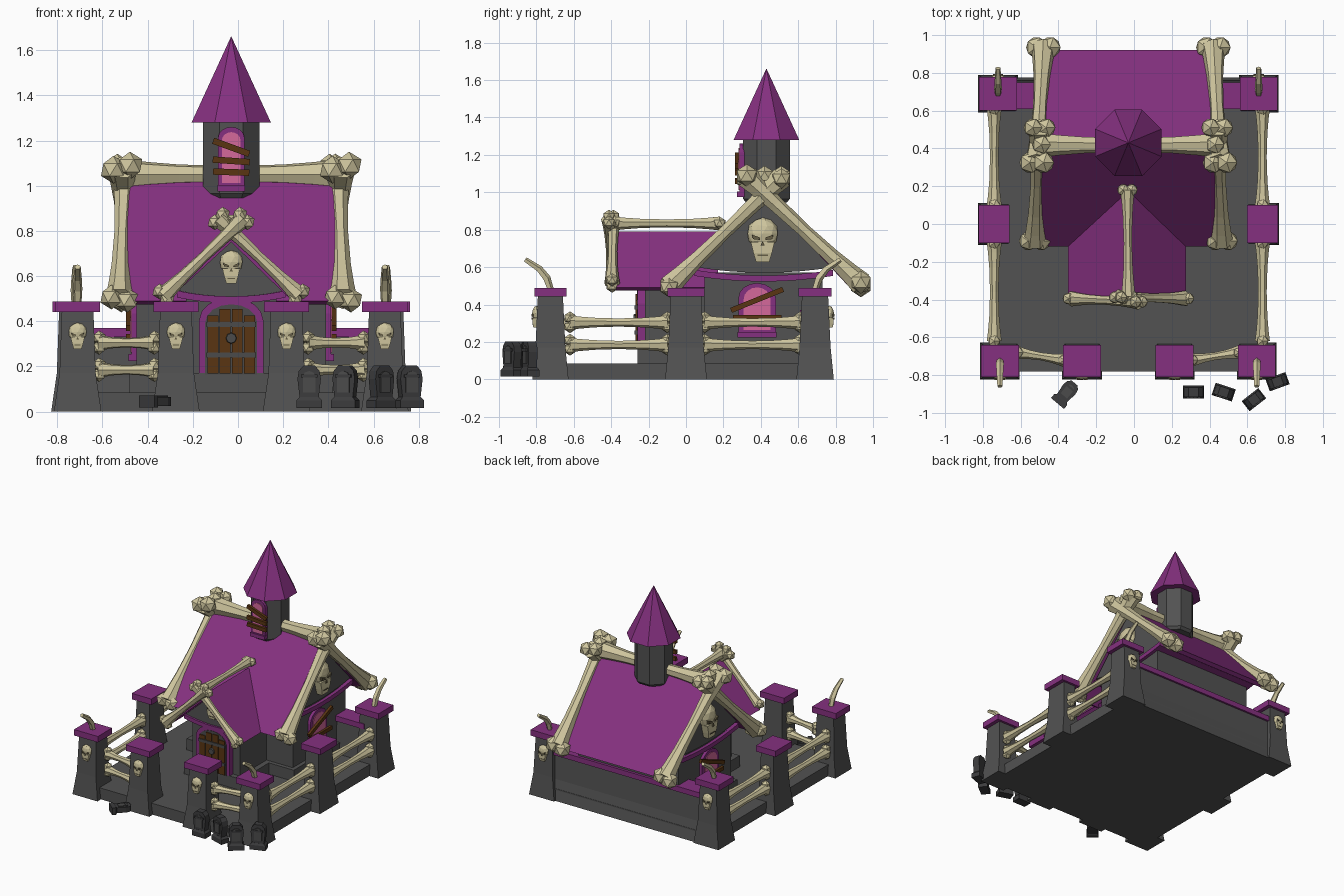
import bpy, bmesh, math
from mathutils import Matrix, Vector

if "Cube" in bpy.data.objects:
    bpy.data.objects.remove(bpy.data.objects["Cube"])

SHIFT = Vector((-0.03, 0, 0))   # the building sits slightly left of the origin


def material(name, rgb):
    m = bpy.data.materials.new(name)
    m.diffuse_color = (*rgb, 1)
    m.use_nodes = True
    m.node_tree.nodes["Principled BSDF"].inputs["Base Color"].default_value = m.diffuse_color
    return m


STONE = material("grey stone", (0.085, 0.085, 0.085))
PURPLE = material("purple roof", (0.235, 0.03, 0.215))
BONE = material("old bone", (0.62, 0.56, 0.34))
HOLLOW = material("skull hollow", (0.13, 0.11, 0.06))
WOOD = material("brown wood", (0.10, 0.036, 0.006))
PINK = material("pink glass", (0.66, 0.14, 0.33))
GRAVE = material("dark gravestone", (0.045, 0.045, 0.047))
IRON = material("iron", (0.07, 0.07, 0.07))


def finish(name, bm, mat, M=None):
    if M:
        bm.transform(M)
    bm.transform(Matrix.Translation(SHIFT))
    bmesh.ops.recalc_face_normals(bm, faces=bm.faces)
    me = bpy.data.meshes.new(name)
    bm.to_mesh(me)
    bm.free()
    me.materials.append(mat)
    ob = bpy.data.objects.new(name, me)
    bpy.context.collection.objects.link(ob)
    return ob


def loft(bm, rings):
    """Join rings of points with quads and close both ends."""
    vs = [[bm.verts.new(p) for p in r] for r in rings]
    n = len(vs[0])
    for a, b in zip(vs, vs[1:]):
        for i in range(n):
            bm.faces.new((a[i], a[(i + 1) % n], b[(i + 1) % n], b[i]))
    bm.faces.new(vs[0])
    bm.faces.new(vs[-1])


def prism(name, pts, d0, d1, mat, axis='y', M=None):
    """Extrude a 2D profile (x,z) along y, or (y,z) along x."""
    bm = bmesh.new()
    put = (lambda p, d: (p[0], d, p[1])) if axis == 'y' else (lambda p, d: (d, p[0], p[1]))
    loft(bm, [[put(p, d) for p in pts] for d in (d0, d1)])
    return finish(name, bm, mat, M)


def box(name, x0, x1, y0, y1, z0, z1, mat, M=None):
    return prism(name, [(x0, z0), (x1, z0), (x1, z1), (x0, z1)], y0, y1, mat, 'y', M)


def stack(name, levels, mat, M=None):
    """Rectangular block from (half x, half y, z) levels."""
    bm = bmesh.new()
    loft(bm, [[(-a, -b, z), (a, -b, z), (a, b, z), (-a, b, z)] for a, b, z in levels])
    return finish(name, bm, mat, M)


def tube(bm, pts, radii, n=7):
    pts = [Vector(p) for p in pts]
    rings = []
    for i, p in enumerate(pts):
        t = (pts[min(i + 1, len(pts) - 1)] - pts[max(i - 1, 0)]).normalized()
        ref = Vector((1, 0, 0)) if abs(t.x) < 0.7 else Vector((0, 0, 1))
        u = t.cross(ref).normalized()
        v = t.cross(u)
        rings.append([p + radii[i] * (u * math.cos(a) + v * math.sin(a))
                      for a in (math.tau * k / n for k in range(n))])
    loft(bm, rings)


def bone(name, a, b, r, side, knob=1.45):
    """Waisted shaft with two knuckles at each end, spread along side."""
    a, b, side = Vector(a), Vector(b), Vector(side).normalized()
    bm = bmesh.new()
    tube(bm, [a.lerp(b, t) for t in (0, .1, .25, .5, .75, .9, 1)],
         [r * k for k in (1.5, 1.25, 1, .85, 1, 1.25, 1.5)])
    for e in (a, b):
        for s in (-1, 1):
            bmesh.ops.create_icosphere(bm, subdivisions=1, radius=r * knob,
                                       matrix=Matrix.Translation(e + side * s * r * .85))
    return finish(name, bm, BONE)


def place(x, y, z, turn=0):
    return Matrix.Translation((x, y, z)) @ Matrix.Rotation(math.radians(turn), 4, 'Z')


def skull(name, M, s):
    """Face towards local -y, height s, centred."""
    bm = bmesh.new()
    bmesh.ops.create_icosphere(bm, subdivisions=2, radius=1, matrix=Matrix.Translation((0, 0, .15 * s))
                               @ Matrix.Diagonal((.36 * s, .22 * s, .36 * s, 1)))
    loft(bm, [[(-w * s, -d * s, z * s), (w * s, -d * s, z * s), (w * s, .1 * s, z * s), (-w * s, .1 * s, z * s)]
              for w, d, z in ((.15, .16, -.5), (.21, .2, -.3), (.27, .2, -.05))])
    finish(name, bm, BONE, M)
    for k in (-1, 1):
        prism(name + "_eye", [(k * x * s, z * s) for x, z in ((.06, .0), (.22, .02), (.24, .12), (.07, .06))],
              -.235 * s, -.15 * s, HOLLOW, 'y', M)
    prism(name + "_nose", [(-.05 * s, -.13 * s), (.05 * s, -.13 * s), (0, -.03 * s)], -.235 * s, -.1 * s, HOLLOW, 'y', M)
    box(name + "_mouth", -.12 * s, .12 * s, -.21 * s, -.1 * s, -.36 * s, -.33 * s, HOLLOW, M)


def arch(w, z0, z1, rise, n=8):
    return [(-w, z0), (w, z0)] + [(w * math.cos(math.pi * i / n), z1 - rise + rise * math.sin(math.pi * i / n))
                                  for i in range(n + 1)]


def window(name, M, w, h, boards):
    """Arched frame on the plane y=0, with glass and nailed boards (z, tilt)."""
    prism(name + "_frame", arch(w, 0, h, w * .8), -.022, .02, PURPLE, 'y', M)
    prism(name + "_glass", arch(w * .72, h * .13, h * .92, w * .65), -.027, 0, PINK, 'y', M)
    box(name + "_sill", -w * 1.05, w * 1.05, -.035, 0, 0, h * .1, PURPLE, M)
    for z, tilt, half in boards:
        T = M @ Matrix.Translation((0, 0, z)) @ Matrix.Rotation(math.radians(tilt), 4, 'Y')
        box(name + "_board", -half, half, -.045, -.025, -.014, .014, WOOD, T)


def sag(c, half, z, drop, thick, n=8):
    """Sagging beam profile."""
    t = [-1 + 2 * i / n for i in range(n + 1)]
    up = [(c + half * k, z - drop * (1 - k * k)) for k in t]
    return up + [(x, q - thick) for x, q in reversed(up)]


# ground slab and back wall
box("ground_slab", -.72, .72, -.78, .76, 0, .085, STONE)
prism("back_wall", [(.60, 0), (.775, 0), (.745, .15), (.735, .34), (.63, .34), (.62, .15)], -.66, .66, STONE, 'x')
box("back_wall_cap", -.66, .66, .61, .75, .33, .37, PURPLE)

# fence posts with caps, skulls and curved ribs
for s in (-1, 1):
    for x, y, hx, hy, face in ((.68, -.725, .1, .085, 0), (.245, -.725, .1, .085, 0),
                               (.71, 0, .082, .1, None), (.69, .69, .1, .088, 180)):
        P = place(s * x, y, 0)
        stack("fence_post", [(hx + .005, hy + .012, 0), (hx - .02, hy - .005, .17), (hx - .03, hy - .018, .445)], STONE, P)
        stack("post_cap", [(hx, hy, .442), (hx, hy, .487)], PURPLE, P)
        if face is not None:
            out = -1 if face == 0 else 1
            skull("post_skull", place(s * x, y + out * (hy - .012), .335, face), .115)
            if x > .5:
                bm = bmesh.new()
                tube(bm, [(s * x, y + out * d, z) for d, z in ((0, .48), (.02, .54), (.06, .59), (.135, .64))],
                     [.018, .022, .019, .014], 5)
                finish("post_rib", bm, BONE)
    # fence rails
    for z in (.185, .305):
        bone("fence_rail_side", (s * .71, -.62, z), (s * .71, -.1, z), .027, (0, 0, 1), 1.3)
        bone("fence_rail_side", (s * .71, .1, z), (s * .71, .61, z), .027, (0, 0, 1), 1.3)
        bone("fence_rail_front", (s * .585, -.68, z), (s * .34, -.72, z), .025, (0, 0, 1), 1.3)

# main house
box("house_plinth", -.45, .45, .07, .70, .08, .17, STONE)
box("house_walls", -.42, .42, .10, .73, .08, .57, STONE)
prism("house_gable", sag(.42, .37, .60, .03, .02)[:9][::-1] + [(.42, .985)], -.43, .43, STONE, 'x')
prism("house_trim", sag(.415, .37, .585, .03, .032), -.445, .445, PURPLE, 'x')
prism("main_roof", [(-.12, .49), (.41, 1.03), (.92, .49), (.89, .475), (.41, .985), (-.09, .475)], -.46, .46, PURPLE, 'x')

# entrance wing
box("porch_plinth", -.24, .24, -.26, .12, .08, .17, STONE)
box("porch_walls", -.2, .2, -.22, .15, .08, .52, STONE)
prism("porch_gable", sag(0, .235, .535, .025, .02)[:9][::-1] + [(0, .755)], -.245, .15, STONE)
prism("porch_trim", sag(0, .24, .535, .025, .03), -.26, .1, PURPLE)
prism("porch_roof", [(-.32, .49), (0, .79), (.305, .49), (.285, .475), (0, .75), (-.30, .475)], -.385, .17, PURPLE)
skull("porch_skull", place(0, -.25, .64), .145)

# door
prism("door_frame", arch(.142, .165, .505, .1), -.26, -.2, PURPLE)
prism("door_gap", arch(.115, .165, .475, .08), -.263, -.2, IRON)
for i in range(4):
    x = -.081 + .054 * i
    box("door_plank", x - .024, x + .024, -.27, -.24, .168, .455 if i in (1, 2) else .425, WOOD)
for z in (.25, .385):
    box("door_hinge", -.11, .11, -.276, -.25, z - .011, z + .011, IRON)
bm = bmesh.new()
tube(bm, [(0, -.282, .325), (0, -.25, .325)], [.022, .028], 8)
finish("door_knocker", bm, IRON)

# side windows, gable skulls and big gable bones
for s in (-1, 1):
    window("side_window", place(s * .42, .38, .225, 90 * s), .1, .29, [(.2, -22 * s, .15), (.105, 0, .13)])
    skull("gable_skull", place(s * .435, .41, .745, 90 * s), .235)
    bone("gable_bone_front", (s * .495, -.09, .50), (s * .47, .51, 1.08), .042, (1, 0, -.2), 1.3)
    bone("gable_bone_back", (s * .45, .935, .51), (s * .485, .325, 1.08), .044, (1, 0, .25), 1.4)
    bone("porch_cross_bone", (s * .30, -.395, .515), (s * -.055, -.40 + s * .012, .855), .028, (1, 0, s * 1), 1.25)
bone("ridge_bone", (-.46, .42, 1.05), (.46, .42, 1.05), .045, (0, 0, 1), 1.2)
bone("porch_ridge_bone", (.0, -.385, .835), (-.005, .18, .835), .026, (1, 0, 0), 1.35)

# tower
for name, z0, z1, r0, r1, mat in (("tower_foot", .945, .965, .118, .135, STONE), ("tower", .965, 1.29, .135, .135, STONE),
                                  ("spire", 1.28, 1.66, .19, .001, PURPLE)):
    bm = bmesh.new()
    loft(bm, [[(r * math.cos(a), .43 + r * math.sin(a), z) for a in (math.tau * (k + .5) / 8 for k in range(8))]
              for z, r in ((z0, r0), (z1, r1))])
    finish(name, bm, mat)
window("tower_window", place(0, .307, .975), .058, .285, [(.085, 2, .08), (.135, 4, .082), (.195, 20, .085)])


# gravestones
def gravestone(M):
    stack("gravestone_foot", [(.056, .034, 0), (.056, .034, .035), (.042, .026, .05)], GRAVE, M)
    prism("gravestone_slab", [(-.042, .045), (.042, .045), (.052, .13), (.046, .165), (.026, .188),
                              (-.026, .188), (-.046, .165), (-.052, .13)], -.025, .025, GRAVE, 'y', M)
    prism("gravestone_panel", arch(.028, .07, .165, .025, 4), -.031, -.02, IRON, 'y', M)
    box("gravestone_ledge", -.036, .036, -.034, -.02, .135, .15, GRAVE, M)


for x, y, turn in ((.345, -.89, 0), (.505, -.89, -18), (.665, -.93, 38), (.79, -.835, 20)):
    gravestone(place(x, y, .015, turn))
gravestone(place(-.375, -.95, .045, -40) @ Matrix.Rotation(math.radians(-90), 4, 'X') @ Matrix.Diagonal((.8, .8, .75, 1)))
